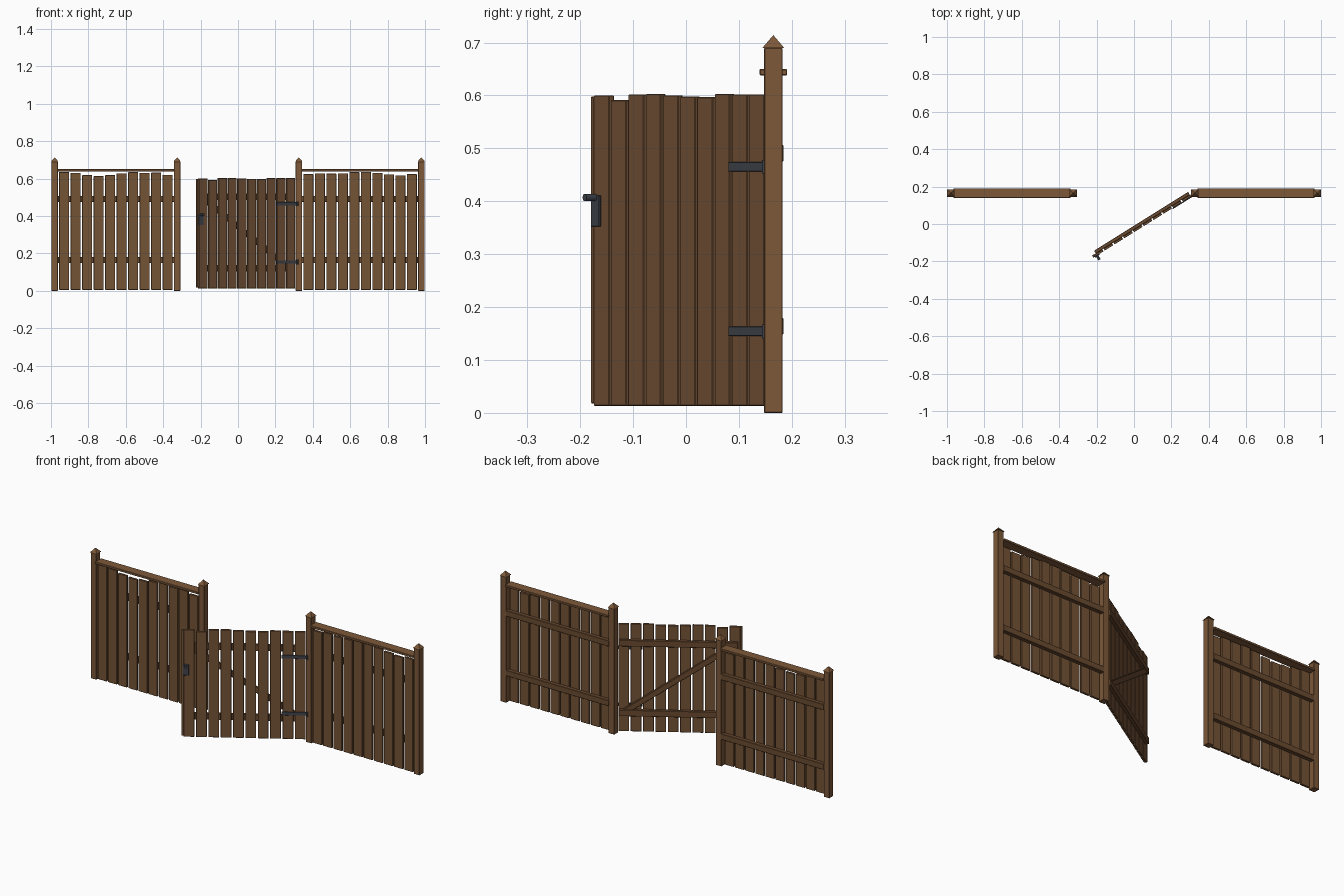
import bpy, math
from mathutils import Matrix, Vector

if "Cube" in bpy.data.objects:
    bpy.data.objects.remove(bpy.data.objects["Cube"])


def material(name, rgb):
    m = bpy.data.materials.new(name)
    m.diffuse_color = (*[(c / 255) ** 2.2 for c in rgb], 1)
    m.use_nodes = True
    m.node_tree.nodes["Principled BSDF"].inputs["Base Color"].default_value = m.diffuse_color
    return m


WOOD = material("brown wood", (116, 84, 57))
POST_WOOD = material("light brown wood", (124, 89, 60))
RAIL_WOOD = material("dark brown wood", (106, 76, 51))
STEEL = material("dark steel", (66, 70, 77))


def finish(name, mat, matrix):
    ob = bpy.context.object
    ob.name = name
    ob.data.materials.append(mat)
    ob.matrix_world = matrix @ ob.matrix_world
    return ob


def box(name, mat, lo, hi, matrix=Matrix(), bevel=0.0015):
    lo, hi = Vector(lo), Vector(hi)
    bpy.ops.mesh.primitive_cube_add(size=1)
    ob = bpy.context.object
    ob.data.transform(Matrix.Translation((lo + hi) / 2) @ Matrix.Diagonal((*(hi - lo), 1)))
    if bevel:
        b = ob.modifiers.new("soft_edges", "BEVEL")
        b.width, b.segments = bevel, 1
    return finish(name, mat, matrix)


def rod(name, mat, radius, length, matrix):
    bpy.ops.mesh.primitive_cylinder_add(vertices=12, radius=radius, depth=length)
    finish(name, mat, matrix)
    bpy.ops.object.shade_smooth_by_angle()


Y = 0.165           # fence centre line
PITCH, WIDTH = 0.0615, 0.0535

# posts with pyramid caps
for x in (-0.98, -0.325, 0.325, 0.98):
    box("post", POST_WOOD, (x - 0.0175, Y - 0.0175, 0), (x + 0.0175, Y + 0.0175, 0.69))
    bpy.ops.mesh.primitive_cone_add(vertices=4, radius1=0.0205 * math.sqrt(2), radius2=0, depth=0.024)
    finish("post_cap", POST_WOOD, Matrix.Translation((x, Y, 0.702)) @ Matrix.Rotation(math.pi / 4, 4, "Z"))

# fixed fence panels: pickets, two back rails, flat top rail
panel_tops = {
    -0.6525: (.635, .63, .618, .613, .618, .628, .634, .63, .632, .62),
    0.6525: (.623, .628, .626, .628, .634, .636, .63, .622, .617, .624)}
for cx, tops in panel_tops.items():
    for i, top in enumerate(tops):
        x = cx + (i - 4.5) * PITCH
        box("fence_picket", WOOD, (x - WIDTH / 2, Y - 0.0145, 0.005), (x + WIDTH / 2, Y - 0.0025, top))
    for z in (0.164, 0.491):
        box("fence_rail", RAIL_WOOD, (cx - 0.312, Y - 0.0025, z - 0.016), (cx + 0.312, Y + 0.019, z + 0.016))
    box("top_rail", POST_WOOD, (cx - 0.312, Y - 0.026, 0.638), (cx + 0.312, Y + 0.026, 0.65))

# open gate: local -x runs from the hinge to the free end, local -y is the front
GATE = Matrix.Translation((0.3075, Y, 0)) @ Matrix.Rotation(math.radians(32), 4, "Z")
gate_tops = (.602, .602, .603, .597, .598, .6, .603, .602, .591, .6)
for i, top in enumerate(gate_tops):
    x = -0.01 - i * PITCH
    box("gate_picket", WOOD, (x - WIDTH, -0.0145, 0.013), (x, -0.0025, top), GATE)
box("gate_end_strip", WOOD, (-0.628, -0.0145, 0.018), (-0.617, -0.0005, 0.598), GATE)
for z in (0.12, 0.503):
    box("gate_rail", RAIL_WOOD, (-0.605, -0.0025, z - 0.017), (-0.012, 0.015, z + 0.017), GATE)

# diagonal brace from the low hinge side to the high free side
a, b = Vector((-0.04, 0, 0.125)), Vector((-0.575, 0, 0.492))
d = b - a
brace = GATE @ Matrix.Translation((a + b) / 2) @ Matrix.Rotation(math.atan2(-d.z, d.x), 4, "Y")
box("gate_brace", RAIL_WOOD, (-d.length / 2, -0.0025, -0.014), (d.length / 2, 0.013, 0.014), brace)

# strap hinges with barrels
for z in (0.154, 0.465):
    box("hinge_strap", STEEL, (-0.13, -0.0195, z - 0.009), (0, -0.0145, z + 0.009), GATE, 0.0008)
    rod("hinge_barrel", STEEL, 0.005, 0.026, GATE @ Matrix.Translation((0.0, -0.0195, z)))

# latch plate and knob
box("latch_plate", STEEL, (-0.62, -0.0195, 0.352), (-0.591, -0.0145, 0.411), GATE, 0.0008)
rod("latch_knob", STEEL, 0.007, 0.024,
    GATE @ Matrix.Translation((-0.606, -0.03, 0.407)) @ Matrix.Rotation(math.pi / 2, 4, "X"))
